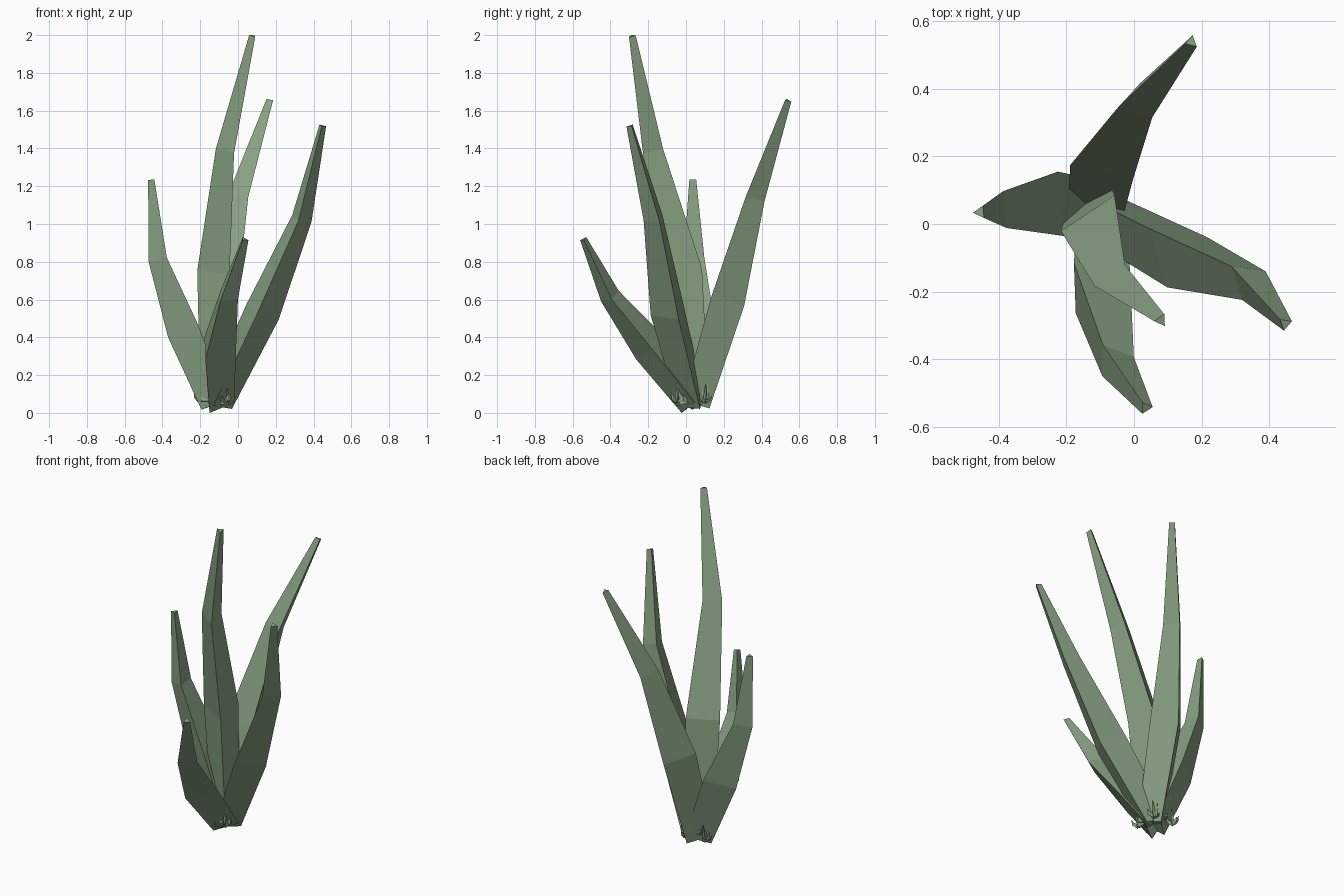
import bpy, bmesh, math
from mathutils import Vector

if "Cube" in bpy.data.objects:
    bpy.data.objects.remove(bpy.data.objects["Cube"])

green = bpy.data.materials.new("leaf_green")
green.diffuse_color = (0.25, 0.36, 0.23, 1)
green.use_nodes = True
green.node_tree.nodes["Principled BSDF"].inputs["Base Color"].default_value = green.diffuse_color


def leaf(bm, path, radii, phase):
    """Three-sided tapering tube along a path, rings square to the path."""
    pts = [Vector(p) for p in path]
    rings = []
    for i, (p, r) in enumerate(zip(pts, radii)):
        t = Vector()
        if i > 0:
            t += (p - pts[i - 1]).normalized()
        if i < len(pts) - 1:
            t += (pts[i + 1] - p).normalized()
        tilt = Vector((0, 0, 1)).rotation_difference(t.normalized())
        ring = []
        for k in range(3):
            a = math.radians(phase + 120 * k)
            ring.append(bm.verts.new(p + tilt @ Vector((r * math.cos(a), r * math.sin(a), 0))))
        rings.append(ring)
    for lo, hi in zip(rings, rings[1:]):
        for k in range(3):
            j = (k + 1) % 3
            bm.faces.new((lo[k], lo[j], hi[j], hi[k]))
    bm.faces.new(rings[0][::-1])
    bm.faces.new(rings[-1])


def finish(bm, name):
    bmesh.ops.recalc_face_normals(bm, faces=bm.faces)
    me = bpy.data.meshes.new(name)
    bm.to_mesh(me)
    bm.free()
    me.materials.append(green)
    bpy.context.collection.objects.link(bpy.data.objects.new(name, me))


# Five large leaves sharing one root: lower, upper and tip centres, then ring angle
ROOT = (-0.11, 0.04, 0.05)
RADII = (0.09, 0.11, 0.063, 0.021)
leaves = {
    "tall_leaf": ((-0.106, -0.013, 0.75), (-0.055, -0.177, 1.39), (0.08, -0.285, 1.997), -56),
    "right_leaf": ((0.12, -0.08, 0.53), (0.332, -0.163, 1.025), (0.447, -0.295, 1.52), 20),
    "front_leaf": ((-0.12, -0.185, 0.34), (-0.062, -0.40, 0.613), (0.035, -0.543, 0.92), 3),
    "back_leaf": ((-0.085, 0.205, 0.60), (0.007, 0.357, 1.14), (0.17, 0.538, 1.655), 78),
    "left_leaf": ((-0.268, 0.055, 0.44), (-0.412, 0.04, 0.815), (-0.455, 0.035, 1.235), 185),
}
for name, (low, high, tip, phase) in leaves.items():
    bm = bmesh.new()
    leaf(bm, (ROOT, low, high, tip), RADII, phase)
    finish(bm, name)

# Small sprouts tucked between the leaf bases
sprouts = {
    "front_sprout": (-0.07, -0.05, 0.06),
    "left_sprout": (-0.2, 0.095, 0.06),
    "back_sprout": (-0.06, 0.1, 0.06),
}
for name, c in sprouts.items():
    bm = bmesh.new()
    c = Vector(c)
    for i in range(5):
        a = math.radians(72 * i + 20)
        out = Vector((math.cos(a), math.sin(a), 0))
        h = (0.09, 0.03, 0.06, 0.02, 0.045)[i]
        s = 0.015 if i == 0 else 0.035
        path = (c, c + out * s * 0.7 + Vector((0, 0, h * 0.4)), c + out * s + Vector((0, 0, h)))
        leaf(bm, path, (0.012, 0.01, 0.002), 72 * i + 20)
    finish(bm, name)
